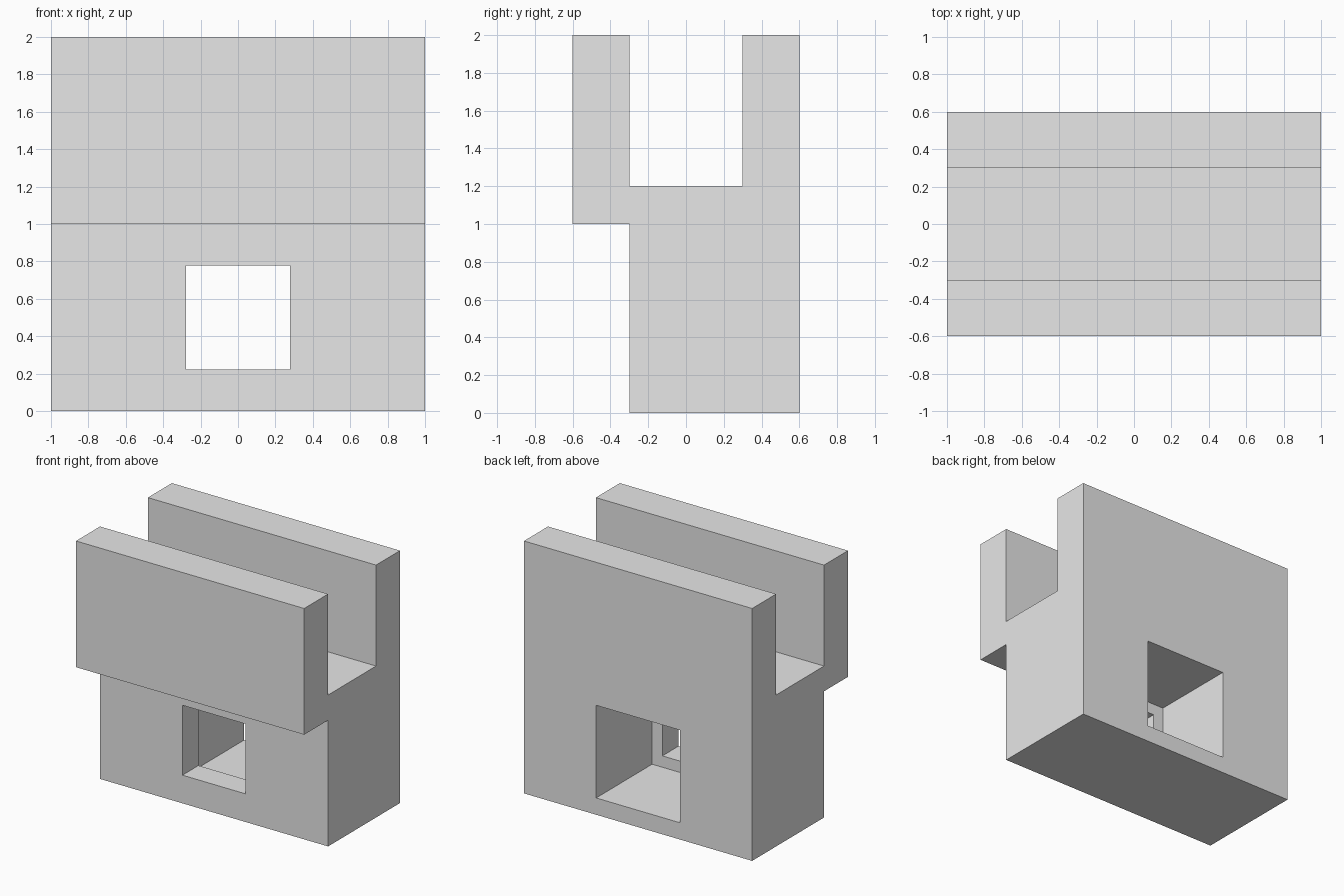
import bpy
import bmesh

cube = bpy.data.objects.get("Cube")
if cube:
    bpy.data.objects.remove(cube, do_unlink=True)

grey = bpy.data.materials.new("light_grey")
grey.use_nodes = True
colour = (0.8, 0.8, 0.8, 1.0)
grey.diffuse_color = colour
grey.node_tree.nodes["Principled BSDF"].inputs["Base Color"].default_value = colour


def extrude_along_x(name, profile, half_width):
    """Solid made by sweeping a (y, z) profile from -half_width to +half_width."""
    bm = bmesh.new()
    face = bm.faces.new([bm.verts.new((-half_width, y, z)) for y, z in profile])
    swept = bmesh.ops.extrude_face_region(bm, geom=[face])["geom"]
    verts = [v for v in swept if isinstance(v, bmesh.types.BMVert)]
    bmesh.ops.translate(bm, vec=(2 * half_width, 0, 0), verts=verts)
    bmesh.ops.recalc_face_normals(bm, faces=bm.faces)
    mesh = bpy.data.meshes.new(name)
    bm.to_mesh(mesh)
    bm.free()
    mesh.materials.append(grey)
    obj = bpy.data.objects.new(name, mesh)
    bpy.context.collection.objects.link(obj)
    return obj


# Block with an open channel on top and an overhanging front lip
block = extrude_along_x("channel_block", [
    (-0.3, 0), (0.6, 0), (0.6, 2), (0.3, 2), (0.3, 1.2),
    (-0.3, 1.2), (-0.3, 2), (-0.6, 2), (-0.6, 1), (-0.3, 1)], 1)


def cut_square_hole(name, half, y0, y1, middle=0.5):
    """Cut a square hole running from y0 to y1 through the block."""
    low, high = middle - half, middle + half
    cutter = extrude_along_x(name, [(y0, low), (y1, low), (y1, high), (y0, high)], half)
    cutter.hide_render = True
    mod = block.modifiers.new(name, "BOOLEAN")
    mod.operation = "DIFFERENCE"
    mod.solver = "EXACT"
    mod.object = cutter
    bpy.context.view_layer.objects.active = block
    bpy.ops.object.modifier_apply(modifier=mod.name)
    bpy.data.objects.remove(cutter, do_unlink=True)


# Stepped opening: wide recess from the back, narrower hole out to the front
cut_square_hole("back_recess", 0.367, -0.1, 0.8)
cut_square_hole("front_hole", 0.277, -0.5, 0.2)
